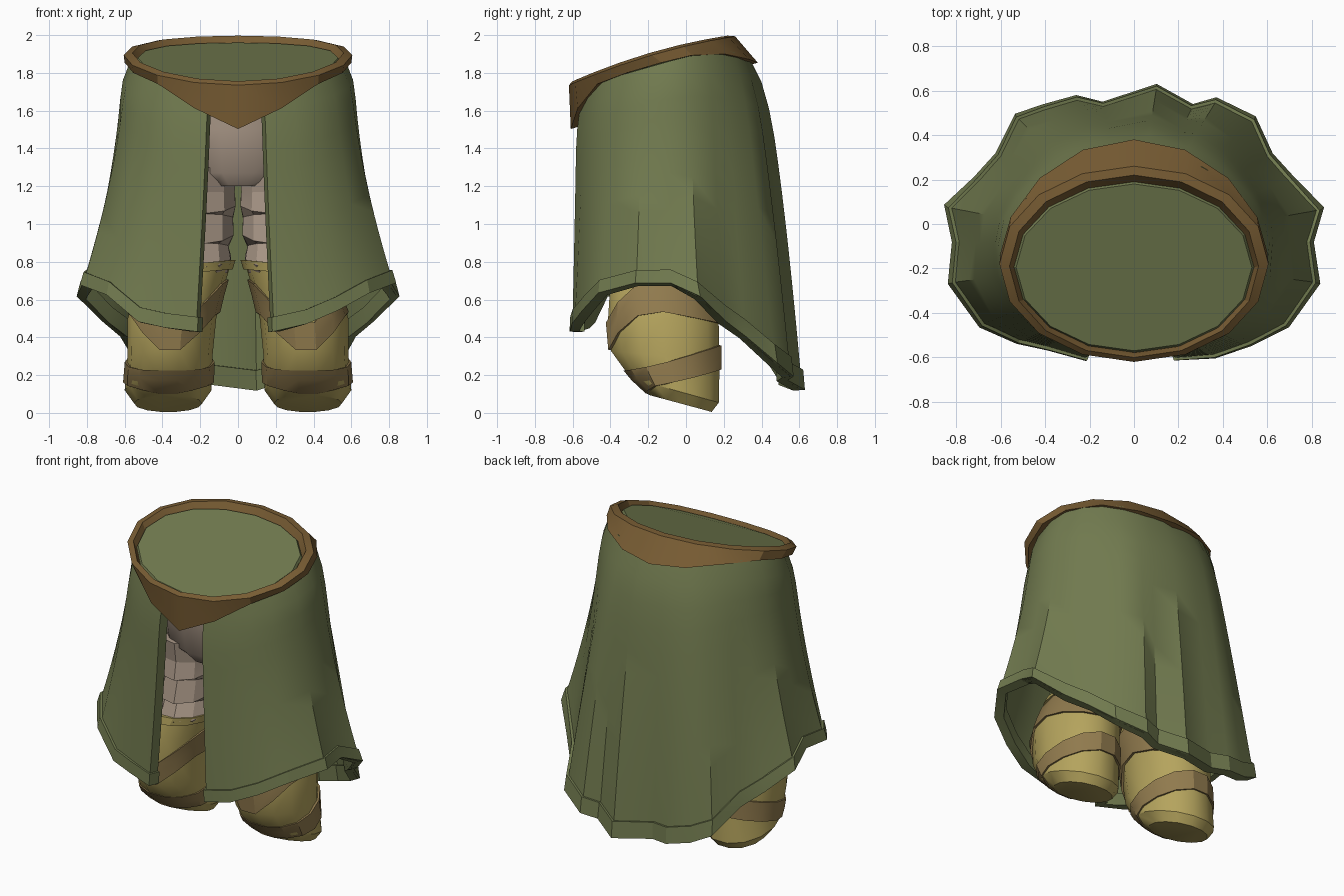
import bpy, bmesh, math
from math import sin, cos, pi, radians

cube = bpy.data.objects.get("Cube")
if cube:
    bpy.data.objects.remove(cube, do_unlink=True)


def material(name, r, g, b):
    m = bpy.data.materials.new(name)
    m.use_nodes = True
    m.diffuse_color = (r, g, b, 1)
    m.node_tree.nodes["Principled BSDF"].inputs["Base Color"].default_value = (r, g, b, 1)
    return m


OLIVE = material("olive cloth", .165, .195, .078)
LEATHER = material("brown leather", .185, .106, .033)
LINEN = material("pale linen", .41, .32, .25)
TAN = material("yellow wrap", .46, .37, .11)
STRAP = material("dark wrap", .28, .195, .075)


def loft(name, rows, mat, ring=True, caps=False, loop=False, thick=0, angle=35):
    """Skin a list of point rows; ring closes each row, loop joins last row to first."""
    bm = bmesh.new()
    vs = [[bm.verts.new(p) for p in row] for row in rows]
    n = len(rows[0])
    pairs = list(zip(vs, vs[1:])) + ([(vs[-1], vs[0])] if loop else [])
    for a, b in pairs:
        for i in range(n if ring else n - 1):
            j = (i + 1) % n
            bm.faces.new((a[i], a[j], b[j], b[i]))
    if caps:
        bm.faces.new(vs[0])
        bm.faces.new(vs[-1])
    bmesh.ops.recalc_face_normals(bm, faces=bm.faces)
    me = bpy.data.meshes.new(name)
    bm.to_mesh(me)
    bm.free()
    ob = bpy.data.objects.new(name, me)
    bpy.context.collection.objects.link(ob)
    me.materials.append(mat)
    bpy.ops.object.select_all(action='DESELECT')
    ob.select_set(True)
    bpy.context.view_layer.objects.active = ob
    if thick:
        mod = ob.modifiers.new("thickness", 'SOLIDIFY')
        mod.thickness = thick
        mod.offset = 0
        bpy.ops.object.modifier_apply(modifier=mod.name)
    bpy.ops.object.shade_smooth_by_angle(angle=radians(angle))


def waist_z(y):
    return 1.75 + .294 * (y + .62)


# Coat skirt: hem outline from the left front edge, round the back, to the right
HEM = [(.20, -.59, .43), (.36, -.575, .47), (.52, -.52, .54), (.68, -.44, .63),
       (.81, -.26, .68), (.78, -.08, .68), (.83, .06, .61), (.70, .19, .48),
       (.60, .30, .40), (.53, .46, .26), (.37, .54, .19), (.26, .51, .17),
       (.10, .60, .12), (-.14, .52, .15), (-.26, .55, .16), (-.40, .51, .19),
       (-.52, .47, .25), (-.60, .30, .40), (-.70, .19, .48), (-.83, .07, .61),
       (-.79, -.08, .68), (-.81, -.26, .67), (-.68, -.44, .62), (-.52, -.51, .48),
       (-.38, -.54, .45), (-.23, -.59, .43)]


def skirt_point(hem, t):
    x, y, z = hem
    a = math.atan2((y + .12) / .5, x / .7)
    s = sin(a)
    # gathered in under the belt
    tx = .6 * (1 - .07 * max(0, 1 - t / .1)) * cos(a)
    ty = -.12 + .465 * (1 - .07 * max(0, 1 - t / .2)) * s
    # front edges hang closer together
    if y < -.58:
        tx *= .85
    tz = waist_z(ty) - .05 - .08 * max(s, 0) ** 3
    flare = t ** (1.65 - 1.05 * max(s, 0) ** 2 - .4 * max(-s, 0))
    return (tx + (x - tx) * flare, ty + (y - ty) * flare, tz + (z - tz) * t)


def skirt_row(t):
    row = [skirt_point(h, t) for h in HEM]
    # turned-in edges beside the front opening
    (x0, y0, z0), (x1, y1, z1) = row[0], row[-1]
    return [(x0 - .012, y0 + .045, z0)] + row + [(x1 + .012, y1 + .045, z1)]


loft("coat_skirt", [skirt_row(i / 12) for i in range(13)], OLIVE, ring=False, thick=.03)
loft("coat_hem_trim", [skirt_row(t) for t in (.94, 1.0)], OLIVE, ring=False, thick=.06, angle=25)

# Waist belt: tilted oval band with a pointed front and deep back
N = 16
ANGLES = [2 * pi * i / N - pi / 2 for i in range(N)]


def oval(rx, cy, ry, dz):
    pts = []
    for a in ANGLES:
        y = cy + ry * sin(a)
        pts.append((rx * cos(a), y, waist_z(y) + dz + .03 * cos(a) ** 2))
    return pts


def belt_lower(inset):
    pts = []
    for a in ANGLES:
        front, back = max(-sin(a), 0), max(sin(a), 0)
        y = -.13 + (.51 - inset) * back ** 1.2 - (.48 - inset) * front
        drop = .04 + .15 * back ** 3 + .21 * front ** 8
        pts.append(((.6 - inset) * cos(a), y, waist_z(y) - drop))
    return pts


loft("waist_belt", [oval(.54, -.195, .385, -.04), oval(.56, -.19, .41, 0),
                    oval(.605, -.18, .44, -.015), belt_lower(0), belt_lower(.06)],
     LEATHER, loop=True, angle=25)
loft("waist_cap", [oval(.55, -.19, .39, -.06), oval(.53, -.195, .375, -.025)],
     OLIVE, caps=True, angle=20)


# Oval cross-sections: (z, centre x, centre y, radius x, radius y, tilt)
def section(spec, side=1, n=14, grow=0):
    z, cx, cy, rx, ry, tilt = spec
    pts = []
    for i in range(n):
        a = 2 * pi * i / n
        dy = (ry + grow) * sin(a)
        pts.append((side * (cx + (rx + grow) * cos(a)), cy + dy, z + tilt * dy))
    return pts


LEG = [(.05, .37, -.03, .18, .17, -.27), (.12, .37, -.06, .23, .24, -.28),
       (.30, .36, -.11, .225, .295, -.1), (.50, .35, -.12, .235, .30, 0),
       (.65, .305, -.13, .225, .28, 0), (.78, .25, -.13, .21, .26, 0)]


def leg_spec(z):
    for lo, hi in zip(LEG, LEG[1:]):
        if z <= hi[0]:
            break
    f = (z - lo[0]) / (hi[0] - lo[0])
    return [p + (q - p) * f for p, q in zip(lo, hi)]


def wrap(name, side, centre, half, proud, mat):
    """Band round a leg whose height follows centre(angle)."""
    n = 14
    rows = []
    for dz, off in ((-half, -.01), (-half, proud), (0, proud), (half, proud), (half, -.01)):
        row = []
        for i in range(n):
            spec = leg_spec(centre(2 * pi * i / n) + dz)
            row.append(section(spec, side, n, off)[i])
        rows.append(row)
    loft(name, rows, mat, loop=True, angle=30)


TROUSER = [(.74, .23, -.13, .18, .23, 0), (.82, .22, -.15, .19, .25, .2),
           (.88, .22, -.12, .175, .23, -.1), (.96, .21, -.15, .195, .26, .25),
           (1.03, .20, -.13, .18, .25, -.1), (1.11, .20, -.15, .195, .27, .2),
           (1.17, .20, -.14, .19, .26, 0), (1.3, .20, -.14, .2, .28, 0)]

for label, side in (("left", 1), ("right", -1)):
    loft(label + "_leg_wrap", [section(s, side) for s in LEG], TAN, caps=True)
    wrap(label + "_upper_strap", side,
         lambda a: .62 - .25 * max(-sin(a), 0) ** 3 - .06 * max(sin(a), 0), .085, .014, STRAP)
    wrap(label + "_lower_strap", side, lambda a: .215 + .11 * sin(a), .054, .012, STRAP)
    wrap(label + "_wrap_cuff", side, lambda a: .765 - .02 * cos(a), .025, .018, TAN)
    loft(label + "_trouser_leg", [section(s, side, 11) for s in TROUSER], LINEN, caps=True, angle=15)

# Trouser seat joining both legs
SEAT = [(1.2, 0, -.13, .2, .25, 0), (1.27, 0, -.13, .38, .3, 0),
        (1.5, 0, -.13, .42, .33, 0), (1.72, 0, -.13, .43, .34, .1)]
loft("trouser_seat", [section(s) for s in SEAT], LINEN, caps=True, angle=40)
